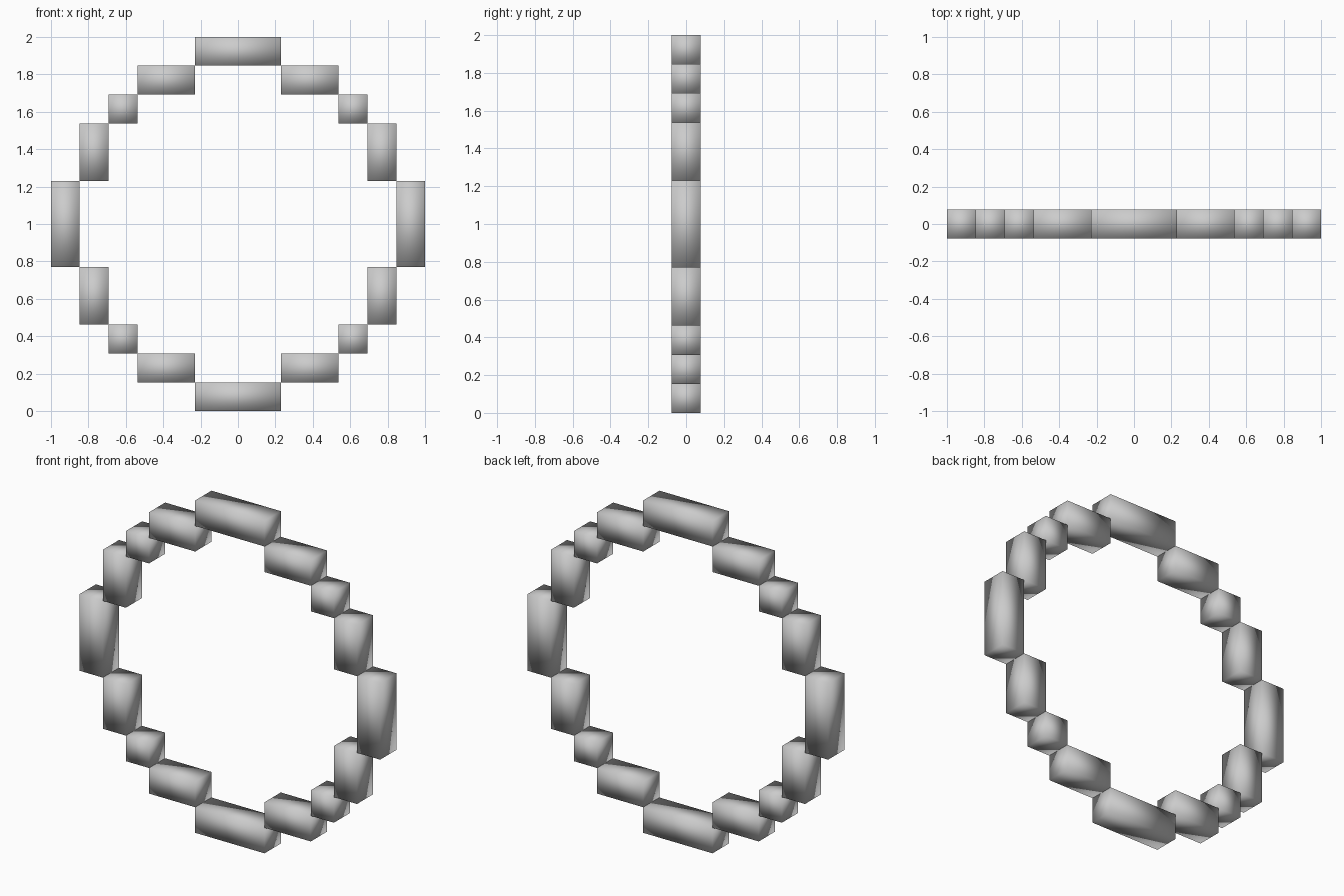
import bpy

if "Cube" in bpy.data.objects:
    bpy.data.objects.remove(bpy.data.objects["Cube"])

U = 2 / 13  # one block unit: the ring is 13 units across


def block(name, x, z, w, h):
    """Smooth-shaded block; centre and size in block units from the ring centre."""
    bpy.ops.mesh.primitive_cube_add(size=1, location=(x * U, 0, 1 + z * U))
    ob = bpy.context.object
    ob.name = name
    ob.scale = (w * U, U, h * U)
    bpy.ops.object.transform_apply(location=False, rotation=False, scale=True)
    bpy.ops.object.shade_smooth()


# Long blocks at the four ends of the ring
for s, end, side in ((1, "top", "right"), (-1, "bottom", "left")):
    block(end + "_block", 0, 6 * s, 3, 1)
    block(side + "_block", 6 * s, 0, 1, 3)

# Stepped blocks, mirrored into each quarter
for sx, side in ((1, "right"), (-1, "left")):
    for sz, end in ((1, "upper"), (-1, "lower")):
        quarter = f"{end}_{side}"
        block(quarter + "_wide_step", 2.5 * sx, 5 * sz, 2, 1)
        block(quarter + "_corner_step", 4 * sx, 4 * sz, 1, 1)
        block(quarter + "_tall_step", 5 * sx, 2.5 * sz, 1, 2)
